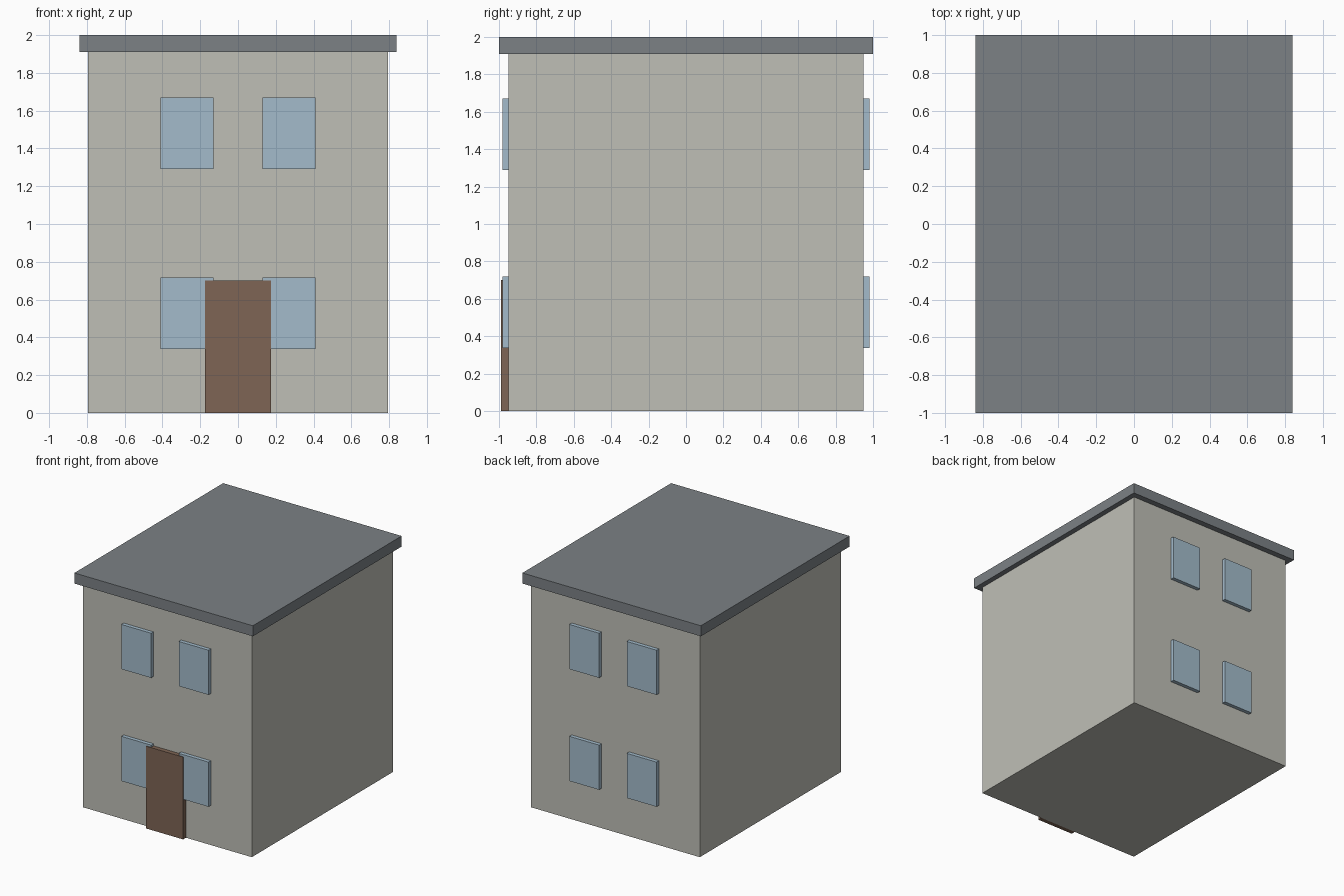
import bpy

# Remove the default cube
default = bpy.data.objects.get("Cube")
if default:
    bpy.data.objects.remove(default, do_unlink=True)


def material(name, color):
    mat = bpy.data.materials.new(name)
    mat.use_nodes = True
    rgba = (*color, 1)
    mat.diffuse_color = rgba
    mat.node_tree.nodes["Principled BSDF"].inputs["Base Color"].default_value = rgba
    return mat


def box(name, low, high, mat):
    """Box between two opposite corners."""
    center = [(a + b) / 2 for a, b in zip(low, high)]
    size = [b - a for a, b in zip(low, high)]
    bpy.ops.mesh.primitive_cube_add(size=1, location=center)
    obj = bpy.context.object
    obj.name = name
    obj.scale = size
    bpy.ops.object.transform_apply(location=False, rotation=False, scale=True)
    obj.data.materials.append(mat)
    return obj


wall = material("warm grey wall", (0.52, 0.52, 0.47))
slate = material("slate grey roof", (0.20, 0.22, 0.235))
glass = material("pale blue glass", (0.37, 0.50, 0.60))
wood = material("brown wood", (0.21, 0.13, 0.09))

# Walls and overhanging flat roof
wall_x, wall_y, wall_top = 0.795, 0.95, 1.91
box("walls", (-wall_x, -wall_y, 0), (wall_x, wall_y, wall_top), wall)
box("roof", (-0.84, -1, wall_top), (0.84, 1, 2), slate)

# Front door, standing just proud of the windows
box("front_door", (-0.175, -0.988, 0), (0.175, -wall_y, 0.7), wood)

# Two windows per storey, on the front and the back
width, height, outer_y = 0.28, 0.38, 0.982
for face, side_y in (("front", -1), ("back", 1)):
    y_low, y_high = sorted((side_y * wall_y, side_y * outer_y))
    for storey, sill in (("lower", 0.338), ("upper", 1.29)):
        for side, x in (("left", 0.27), ("right", -0.27)):
            box(f"{face}_{storey}_{side}_window",
                (x - width / 2, y_low, sill),
                (x + width / 2, y_high, sill + height), glass)
